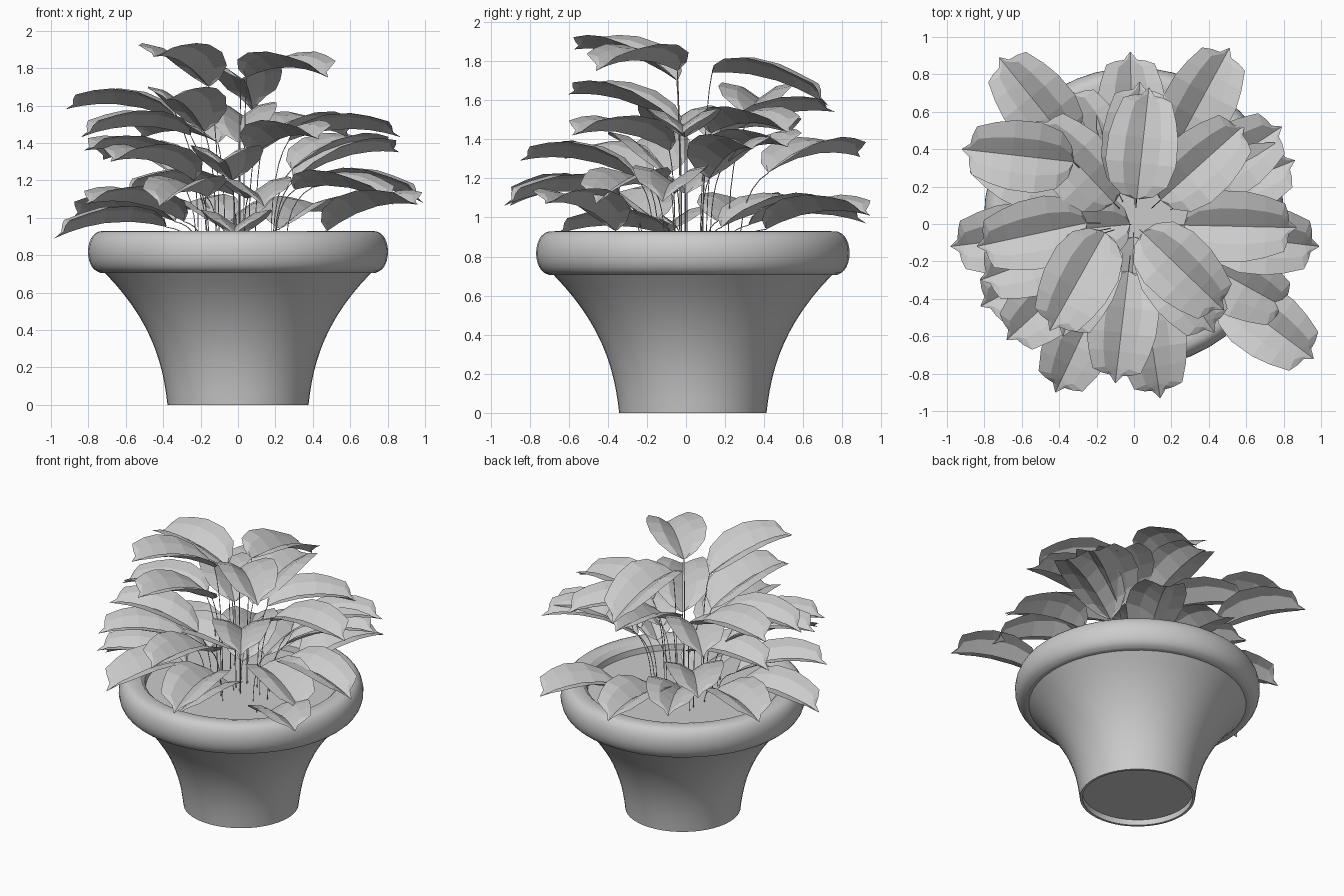
import bpy, bmesh, math
from mathutils import Vector

cube = bpy.data.objects.get("Cube")
if cube:
    bpy.data.objects.remove(cube, do_unlink=True)

grey = bpy.data.materials.new("plain_grey")
grey.use_nodes = True
grey.diffuse_color = (0.6, 0.6, 0.6, 1)
grey.node_tree.nodes["Principled BSDF"].inputs["Base Color"].default_value = (0.6, 0.6, 0.6, 1)

POT_Y = 0.035
SOIL_Z = 0.85
LEAF_REACH = 0.6


def add_mesh(name, bm, angle=None):
    mesh = bpy.data.meshes.new(name)
    bm.to_mesh(mesh)
    bm.free()
    obj = bpy.data.objects.new(name, mesh)
    bpy.context.collection.objects.link(obj)
    mesh.materials.append(grey)
    if angle:
        bpy.ops.object.select_all(action='DESELECT')
        obj.select_set(True)
        bpy.context.view_layer.objects.active = obj
        bpy.ops.object.shade_smooth_by_angle(angle=math.radians(angle))


def lathe(name, profile, steps=48):
    """Spin a (radius, height) profile around the pot axis."""
    bm = bmesh.new()
    verts = [bm.verts.new((r, POT_Y, z)) for r, z in profile]
    edges = [bm.edges.new(pair) for pair in zip(verts, verts[1:])]
    bmesh.ops.spin(bm, geom=verts + edges, cent=(0, POT_Y, 0), axis=(0, 0, 1),
                   angle=math.tau, steps=steps, use_merge=True)
    bmesh.ops.remove_doubles(bm, verts=bm.verts, dist=0.0005)
    bmesh.ops.recalc_face_normals(bm, faces=bm.faces)
    add_mesh(name, bm, 28)


# Flared pot wall with a recessed floor underneath, then the rounded rim
wall = [(0, 0.04), (0.36, 0.04), (0.36, 0), (0.377, 0)]
for i in range(1, 13):
    t = i / 12
    wall.append((0.377 + 0.08 * t + 0.255 * t ** 2.4, 0.705 * t))
rim = [(0.735, 0.705)]
for i in range(1, 14):
    a = math.pi * (i / 14 - 0.5)
    rim.append((0.715 + 0.087 * math.cos(a) ** 0.8, 0.8175 + 0.1125 * math.sin(a)))
inside = [(0.7, 0.93), (0.66, 0.92), (0.63, 0.89), (0.62, SOIL_Z - 0.02)]
lathe("pot", wall + rim + inside)
lathe("soil", [(0, SOIL_Z), (0.625, SOIL_Z)])

# Outline of one leaf: position along the midrib and half width
OUTLINE = [(0, 0.015), (0.03, 0.085), (0.13, 0.155), (0.32, 0.19), (0.55, 0.187),
           (0.72, 0.165), (0.84, 0.13), (0.87, 0.08), (0.93, 0.035), (1, 0.002)]


def add_leaf(index, tip, base):
    """Folded leaf arching from its base to its pointed tip."""
    along = Vector((tip.x - base.x, tip.y - base.y, 0)).normalized()
    side = Vector((-along.y, along.x, 0))
    bm = bmesh.new()
    rows = []
    for t, half in OUTLINE:
        rib = base.lerp(tip, t)
        rib.z += 0.22 * t * (1 - t)
        row = []
        for s in (-1, -0.5, 0, 0.5, 1):
            lift = half * (0.45 * abs(s) + 0.12 * math.sin(math.pi * abs(s)))
            # the two outer points sweep forward beside the tip
            sweep = 0.03 * abs(s) if 0.8 < t < 0.9 else 0
            row.append(bm.verts.new(rib + side * half * s + along * sweep
                                    + Vector((0, 0, lift))))
        rows.append(row)
    for near, far in zip(rows, rows[1:]):
        for k in range(4):
            bm.faces.new((near[k], far[k], far[k + 1], near[k + 1]))
    bmesh.ops.recalc_face_normals(bm, faces=bm.faces)
    add_mesh(f"leaf_{index}", bm)


def add_stem(index, base):
    """Thin stalk bending outward from the soil to the leaf base."""
    root = Vector((base.x * 0.65, base.y * 0.65, SOIL_Z - 0.02))
    bend = Vector((root.x, root.y, base.z * 0.75 + 0.22))
    curve = bpy.data.curves.new(f"stem_{index}", 'CURVE')
    curve.dimensions = '3D'
    curve.bevel_depth = 0.0025
    curve.bevel_resolution = 1
    line = curve.splines.new('POLY')
    line.points.add(6)
    for i, point in enumerate(line.points):
        t = i / 6
        p = root.lerp(bend, t).lerp(bend.lerp(base, t), t)
        point.co = (p.x, p.y, p.z, 1)
    curve.materials.append(grey)
    bpy.context.collection.objects.link(bpy.data.objects.new(f"stem_{index}", curve))


# Leaf tip (x, y, z), height of the leaf base, and turn away from radial in degrees
LEAVES = [
    # top tier
    (0.08, 0.73, 1.57, 1.74, 0), (-0.45, -0.57, 1.86, 1.7, 9),
    (0.48, -0.46, 1.75, 1.75, 0), (-0.92, 0.40, 1.58, 1.52, 17),
    # upper tier
    (-0.38, -0.6, 1.63, 1.46, 13), (0.43, -0.58, 1.42, 1.34, -2),
    (0.59, 0.53, 1.43, 1.43, 0), (0.03, 0.76, 1.54, 1.4, 0),
    (-0.84, -0.12, 1.43, 1.44, 4), (0.87, -0.02, 1.43, 1.41, 0),
    (-0.52, 0.55, 1.42, 1.4, 0),
    # middle tier
    (-0.1, -0.85, 1.29, 1.2, 0), (-0.72, 0.89, 1.31, 1.23, 0),
    (0.86, 0.34, 1.35, 1.2, 0), (0.79, 0.52, 1.36, 1.26, 0),
    (-0.82, -0.3, 1.36, 1.22, 0), (-0.68, -0.62, 1.3, 1.2, 0),
    (-0.62, -0.06, 1.12, 1.12, 0),
    # lower tier
    (0.99, -0.12, 1.08, 1.16, 0), (0.96, -0.72, 1.07, 0.93, 0),
    (-0.02, 0.92, 0.97, 0.96, 0), (-0.36, 0.72, 1.02, 0.95, 0),
    (-0.42, -0.9, 1.06, 1.11, 0), (0.14, -0.93, 1.06, 1.1, 0),
    (0.83, -0.46, 1.07, 1.15, 0), (-0.98, -0.12, 0.89, 0.95, 0),
    (-0.82, -0.44, 1.07, 0.98, 0), (0.51, 0.94, 1.01, 0.94, 0),
    (-0.88, 0.42, 1.0, 0.98, 0), (-0.02, -0.67, 0.91, 0.9, 0),
]
for n, (x, y, z, base_z, turn) in enumerate(LEAVES, 1):
    heading = math.atan2(y, x) + math.radians(turn)
    base = Vector((x - LEAF_REACH * math.cos(heading),
                   y - LEAF_REACH * math.sin(heading), base_z))
    add_leaf(n, Vector((x, y, z)), base)
    add_stem(n, base)
